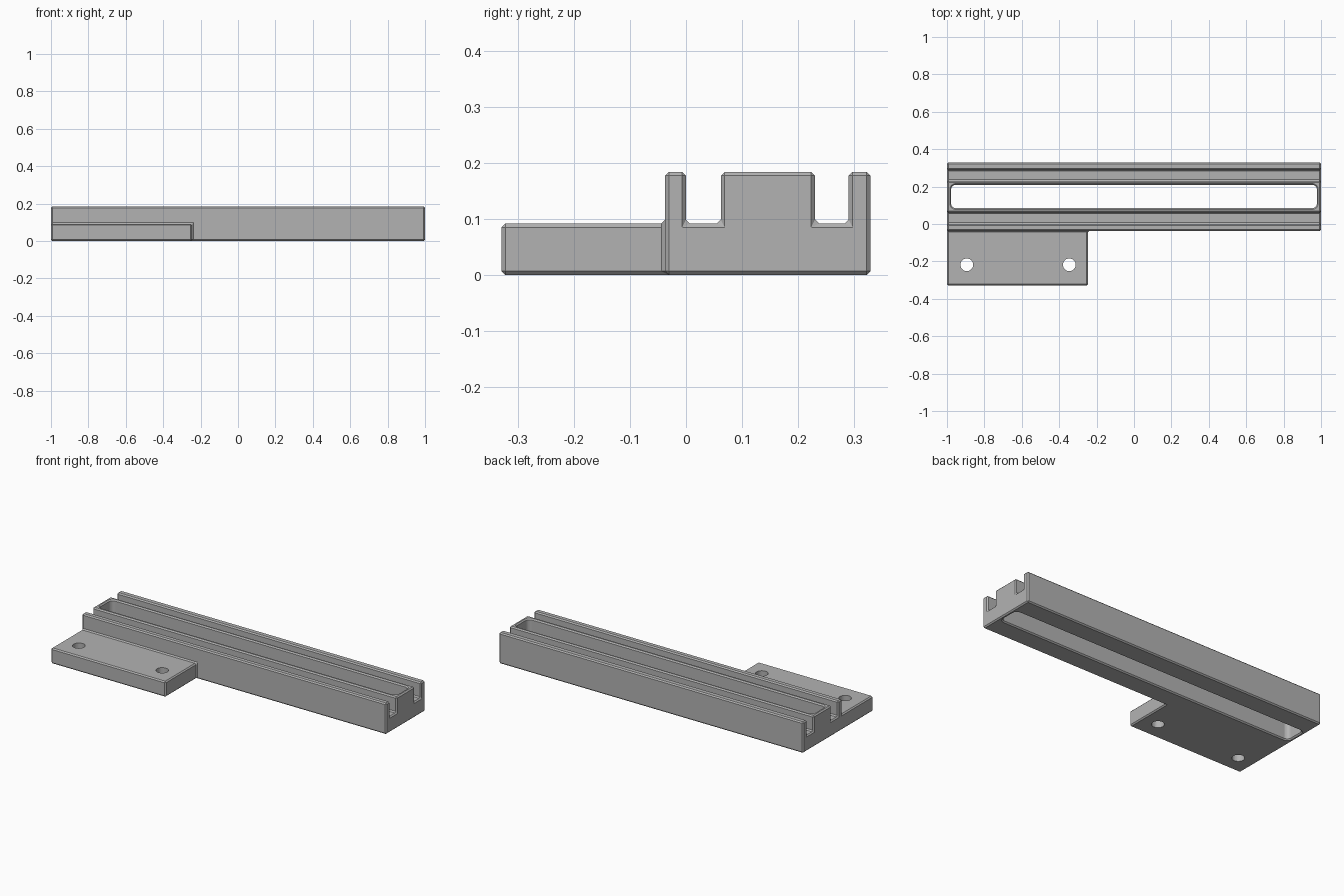
import bpy, bmesh, math

default = bpy.data.objects.get("Cube")
if default:
    bpy.data.objects.remove(default, do_unlink=True)

CHAMFER = 0.007
TOP, FLOOR = 0.184, 0.092
FRONT, BACK = -0.329, 0.329
WALL = -0.037          # front face of the rail body
FLANGE_END = -0.246    # where the mounting flange stops
SLOT_Y = 0.147

grey = bpy.data.materials.new("plain grey")
grey.use_nodes = True
colour = (0.45, 0.45, 0.45, 1)
grey.diffuse_color = colour
grey.node_tree.nodes["Principled BSDF"].inputs["Base Color"].default_value = colour


def loft(name, rings):
    """Closed solid skinned over matching rings of points."""
    bm = bmesh.new()
    loops = [[bm.verts.new(p) for p in ring] for ring in rings]
    count = len(loops[0])
    for a, b in zip(loops, loops[1:]):
        for i in range(count):
            j = (i + 1) % count
            bm.faces.new((a[i], a[j], b[j], b[i]))
    bm.faces.new(loops[0][::-1])
    bm.faces.new(loops[-1])
    bmesh.ops.recalc_face_normals(bm, faces=bm.faces)
    mesh = bpy.data.meshes.new(name)
    bm.to_mesh(mesh)
    bm.free()
    mesh.materials.append(grey)
    obj = bpy.data.objects.new(name, mesh)
    bpy.context.collection.objects.link(obj)
    return obj


def rounded_rect(cx, cy, hx, hy, r, z, steps=6):
    points = []
    for quarter, (sx, sy) in enumerate([(1, 1), (-1, 1), (-1, -1), (1, -1)]):
        for k in range(steps + 1):
            a = (quarter + k / steps) * math.pi / 2
            points.append((cx + sx * (hx - r) + r * math.cos(a),
                           cy + sy * (hy - r) + r * math.sin(a), z))
    return points


def cut(target, cutter):
    cutter.hide_render = True
    cutter.hide_set(True)
    cutter.display_type = 'WIRE'
    mod = target.modifiers.new("cut " + cutter.name, 'BOOLEAN')
    mod.operation = 'DIFFERENCE'
    mod.solver = 'EXACT'
    mod.object = cutter


# Rail body: end profile with two grooves and a flange, drawn along x
profile = [(FRONT, 0), (BACK, 0), (BACK, TOP), (0.29, TOP), (0.29, FLOOR),
           (0.23, FLOOR), (0.23, TOP), (0.062, TOP), (0.062, FLOOR),
           (0, FLOOR), (0, TOP), (WALL, TOP), (WALL, FLOOR), (FRONT, FLOOR)]
rail = loft("grooved_rail", [[(x, y, z) for y, z in profile] for x in (-1, 1)])

# Shorten the flange, then chamfer every edge
notch = [(FLANGE_END, FRONT - 0.1), (1.1, FRONT - 0.1), (1.1, WALL), (FLANGE_END, WALL)]
cut(rail, loft("flange_notch_cutter", [[(x, y, z) for x, y in notch] for z in (-0.1, 0.3)]))
bevel = rail.modifiers.new("chamfer", 'BEVEL')
bevel.width = CHAMFER
bevel.segments = 1
bevel.limit_method = 'ANGLE'
bevel.use_clamp_overlap = False

# Long through slot, flared at both mouths
levels = [(-0.01, 0.01 + CHAMFER), (CHAMFER, 0), (TOP - CHAMFER, 0), (TOP + 0.01, 0.01 + CHAMFER)]
cut(rail, loft("slot_cutter", [
    rounded_rect(0, SLOT_Y, 0.978 + g, 0.062 + g, 0.025 + g, z) for z, g in levels]))

# Two screw holes in the flange
for name, x in (("outer", -0.894), ("inner", -0.346)):
    cut(rail, loft(name + "_hole_cutter", [
        [(x + 0.034 * math.cos(math.tau * k / 32), -0.218 + 0.034 * math.sin(math.tau * k / 32), z)
         for k in range(32)] for z in (-0.1, 0.2)]))
